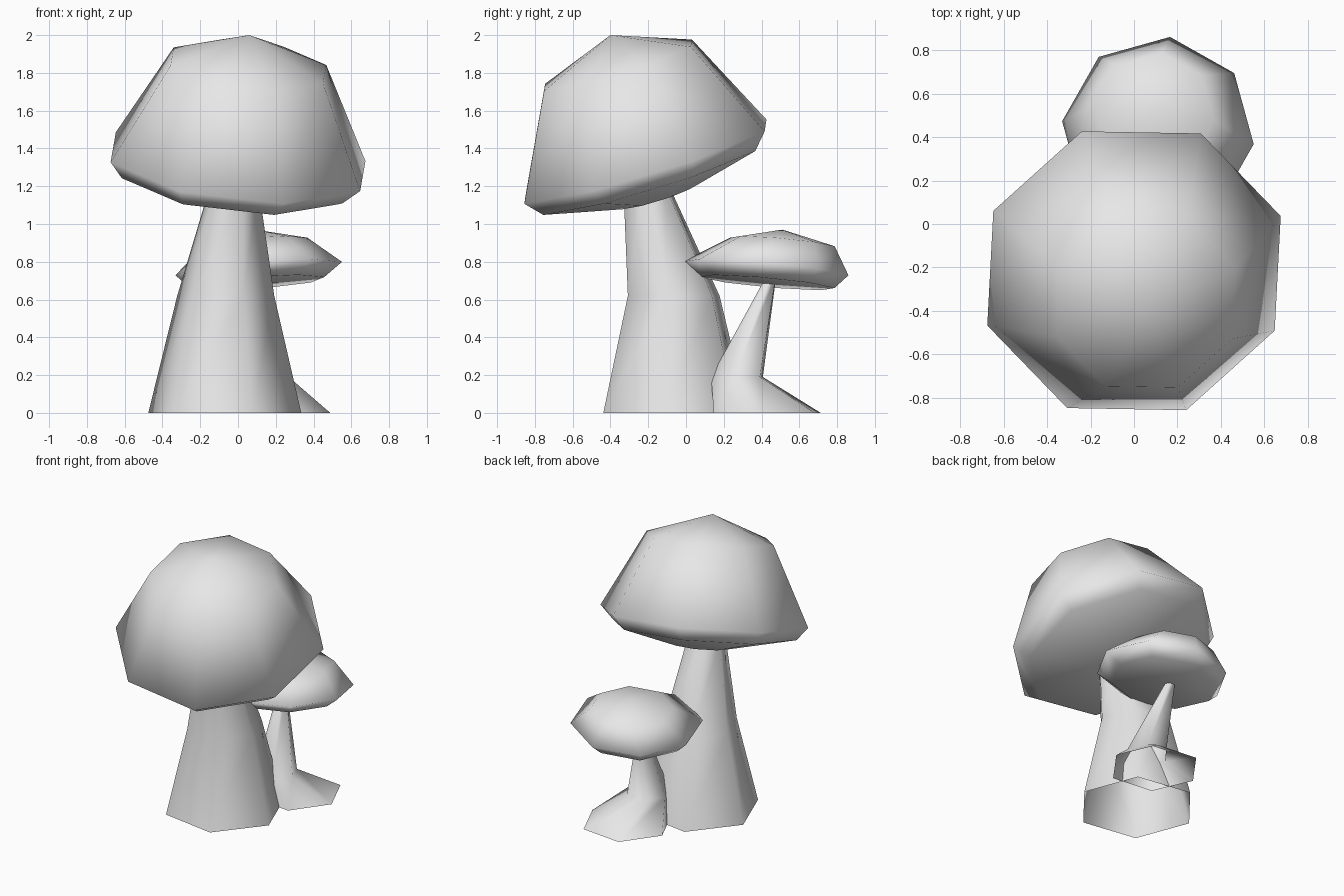
import bpy
import bmesh
import math
from mathutils import Vector

cube = bpy.data.objects.get("Cube")
if cube:
    bpy.data.objects.remove(cube, do_unlink=True)

GREY = (0.8, 0.8, 0.8, 1.0)
grey = bpy.data.materials.new("plain_grey")
grey.use_nodes = True
grey.diffuse_color = GREY
for node in grey.node_tree.nodes:
    if node.type == "BSDF_PRINCIPLED":
        node.inputs["Base Color"].default_value = GREY


def loft(name, sides, turn, axis, rings):
    """Skin rings of (centre, radius), bottom to top; radius 0 is a pole."""
    bm = bmesh.new()
    tilt = Vector((0, 0, 1)).rotation_difference(Vector(axis))
    loops = []
    for centre, radius in rings:
        if radius == 0:
            loops.append([bm.verts.new(centre)] * sides)
            continue
        loop = []
        for i in range(sides):
            a = math.radians(turn) + math.tau * i / sides
            spoke = tilt @ Vector((math.cos(a), math.sin(a), 0))
            loop.append(bm.verts.new(Vector(centre) + radius * spoke))
        loops.append(loop)
    for low, high in zip(loops, loops[1:]):
        for i in range(sides):
            j = (i + 1) % sides
            corners = list(dict.fromkeys((low[i], low[j], high[j], high[i])))
            bm.faces.new(corners)
    mesh = bpy.data.meshes.new(name)
    bm.to_mesh(mesh)
    bm.free()
    mesh.materials.append(grey)
    for poly in mesh.polygons:
        poly.use_smooth = True
    obj = bpy.data.objects.new(name, mesh)
    bpy.context.collection.objects.link(obj)
    return obj


# Large mushroom: open six-sided stem, eight-sided cap tipped forward
loft("large_stem", 6, -9, (0, 0, 1), [
    ((-0.07, -0.055, 0), 0.41),
    ((-0.065, -0.065, 0.62), 0.26),
    ((-0.02, -0.21, 1.2), 0.13),
])
loft("large_cap", 8, 20.5, (0.11, -0.307, 1), [
    ((-0.02, -0.155, 1.13), 0),
    ((-0.02, -0.155, 1.14), 0.2),
    ((-0.02, -0.19, 1.245), 0.635),
    ((0, -0.215, 1.33), 0.72),
    ((0.055, -0.36, 1.84), 0.44),
    ((0.06, -0.4, 2.0), 0),
])

# Small mushroom behind: bent stem with a wide foot, flat cap
loft("small_stem", 6, -6, (0, 0, 1), [
    ((0.18, 0.43, 0), 0.31),
    ((0.12, 0.27, 0.19), 0.15),
    ((0.05, 0.45, 0.72), 0.03),
])
loft("small_cap", 8, -7, (-0.07, 0.09, 1), [
    ((0.1, 0.43, 0.685), 0),
    ((0.1, 0.43, 0.69), 0.36),
    ((0.11, 0.42, 0.764), 0.445),
    ((0.09, 0.51, 0.905), 0.28),
    ((0.09, 0.51, 0.97), 0),
])
